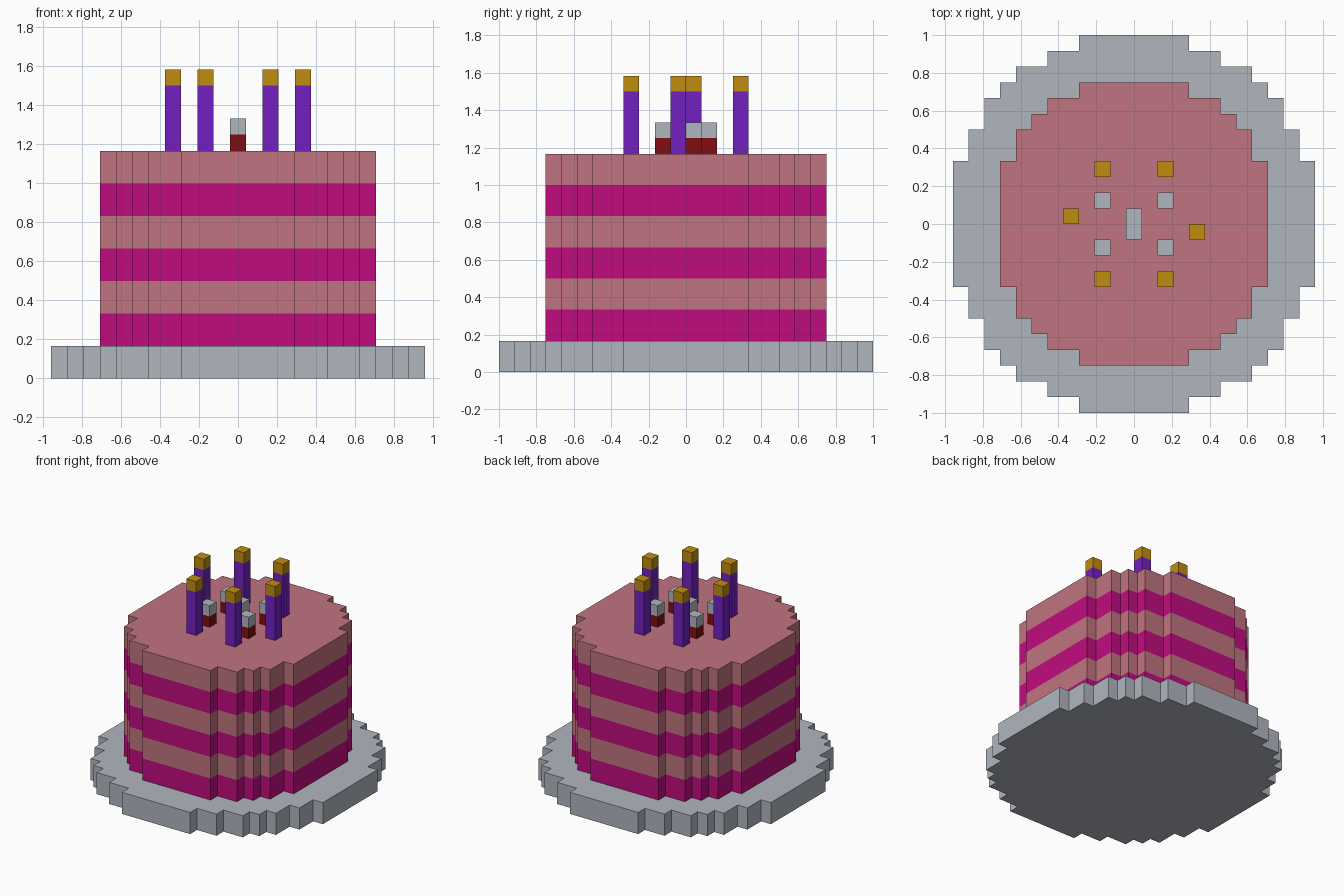
import bpy
import bmesh

U = 1 / 12  # size of one voxel

cube = bpy.data.objects.get("Cube")
if cube:
    bpy.data.objects.remove(cube, do_unlink=True)


def material(name, rgb):
    """Flat material from 0-255 sRGB values, stored as linear."""
    lin = [c / 255 / 12.92 if c <= 10 else ((c / 255 + 0.055) / 1.055) ** 2.4 for c in rgb]
    mat = bpy.data.materials.new(name)
    mat.use_nodes = True
    mat.diffuse_color = (*lin, 1)
    bsdf = mat.node_tree.nodes["Principled BSDF"]
    bsdf.inputs["Base Color"].default_value = (*lin, 1)
    bsdf.inputs["Roughness"].default_value = 0.8
    return mat


silver = material("silver grey", (176, 182, 191))
pink = material("dusty pink", (192, 116, 128))
magenta = material("magenta", (192, 12, 128))
purple = material("purple", (115, 32, 192))
gold = material("flame gold", (192, 140, 16))
cherry = material("dark cherry", (128, 14, 16))


def stepped_outline(corners):
    """Mirror one quadrant of outer stair corners into a closed outline."""
    quad = [corners[0]]
    for (x0, _), (x1, y1) in zip(corners, corners[1:]):
        quad += [(x0, y1), (x1, y1)]
    quad.reverse()  # counter-clockwise, from the +x side to the +y side
    half = quad + [(-x, y) for x, y in reversed(quad)]
    return half + [(-x, -y) for x, y in half]


def box_outline(x, y, w=1, d=1):
    w, d = w / 2, d / 2
    return [(x - w, y - d), (x + w, y - d), (x + w, y + d), (x - w, y + d)]


def stack(name, outline, z, bands):
    """Closed prism made of coloured bands, given as (height, material)."""
    mats = list(dict.fromkeys(m for _, m in bands))
    bm = bmesh.new()

    def ring(level):
        return [bm.verts.new((x * U, y * U, level * U)) for x, y in outline]

    low = ring(z)
    bm.faces.new(list(reversed(low))).material_index = mats.index(bands[0][1])
    for height, mat in bands:
        z += height
        high = ring(z)
        for i in range(len(low)):
            j = (i + 1) % len(low)
            face = bm.faces.new((low[i], low[j], high[j], high[i]))
            face.material_index = mats.index(mat)
        low = high
    bm.faces.new(low).material_index = mats.index(bands[-1][1])
    mesh = bpy.data.meshes.new(name)
    bm.to_mesh(mesh)
    bm.free()
    for m in mats:
        mesh.materials.append(m)
    obj = bpy.data.objects.new(name, mesh)
    bpy.context.collection.objects.link(obj)
    return obj


# Plate
plate = [(3.5, 12), (5.5, 11), (7.5, 10), (8.5, 9), (9.5, 8), (10.5, 6), (11.5, 4)]
stack("plate", stepped_outline(plate), 0, [(2, silver)])

# Striped cake
cake = [(3.5, 9), (5.5, 8), (6.5, 7), (7.5, 6), (8.5, 4)]
stack("cake", stepped_outline(cake), 2, [(2, magenta), (2, pink)] * 3)

# Ring of six candles with flames
candles = [(x, y) for x in (-2, 2) for y in (-3.5, 3.5)] + [(-4, 0.5), (4, -0.5)]
for i, (x, y) in enumerate(candles, 1):
    stack(f"candle_{i}", box_outline(x, y), 14, [(4, purple), (1, gold)])

# Cherries topped with cream: four small ones around a longer one
topping = [(1, cherry), (1, silver)]
for i, (x, y) in enumerate([(x, y) for x in (-2, 2) for y in (-1.5, 1.5)], 1):
    stack(f"cherry_{i}", box_outline(x, y), 14, topping)
stack("centre_cherry", box_outline(0, 0, 1, 2), 14, topping)
